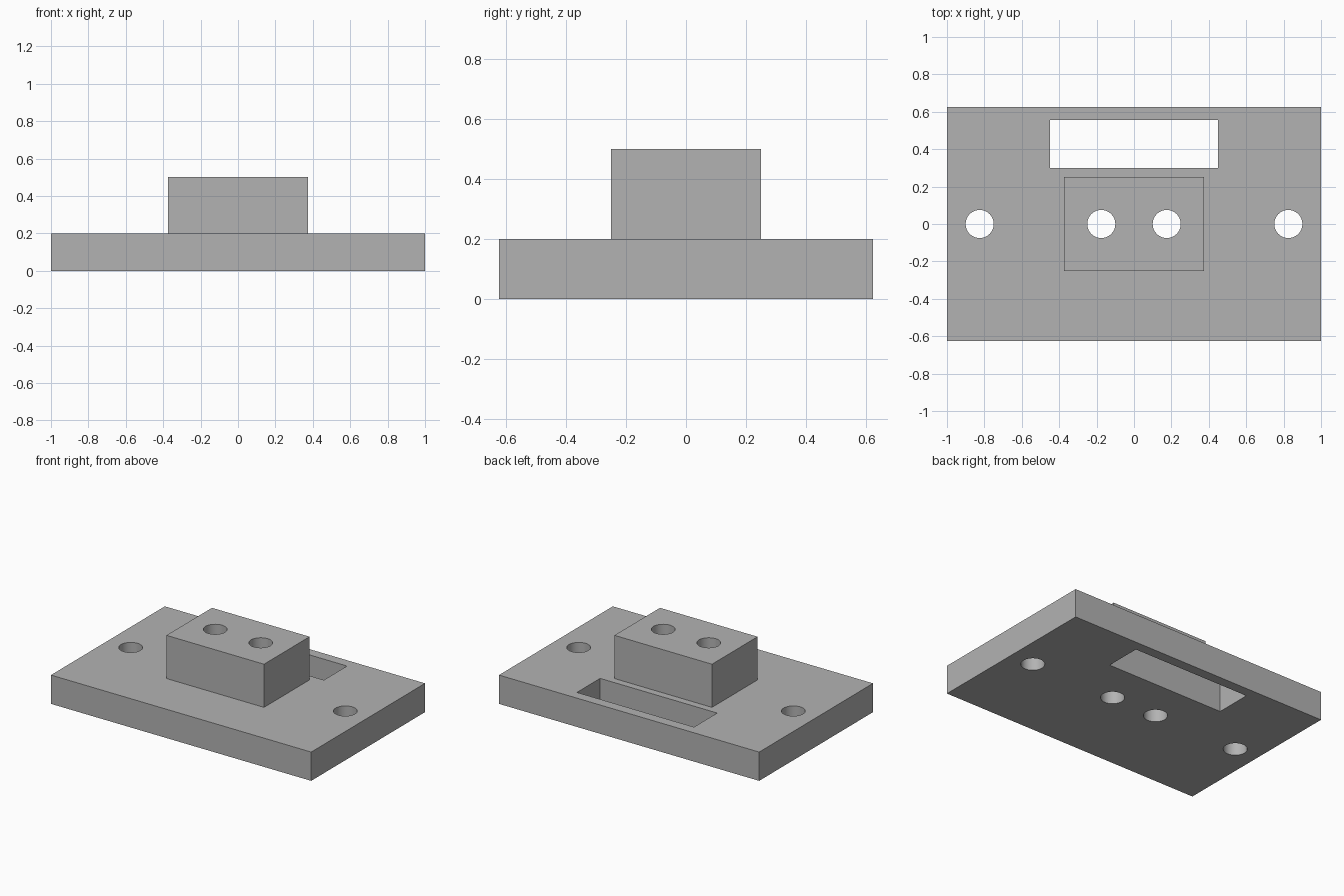
import bpy

cube = bpy.data.objects.get("Cube")
if cube:
    bpy.data.objects.remove(cube, do_unlink=True)

grey = bpy.data.materials.new("plain grey")
grey.use_nodes = True
colour = (0.45, 0.45, 0.45, 1)
grey.diffuse_color = colour
for node in grey.node_tree.nodes:
    if node.type == "BSDF_PRINCIPLED":
        node.inputs["Base Color"].default_value = colour


def finish(name):
    obj = bpy.context.object
    obj.name = obj.data.name = name
    obj.data.materials.append(grey)
    return obj


def box(name, low, high):
    bpy.ops.mesh.primitive_cube_add(size=1)
    obj = finish(name)
    for v in obj.data.vertices:
        v.co = [h if c > 0 else l for c, l, h in zip(v.co, low, high)]
    return obj


def drill(name, x):
    bpy.ops.mesh.primitive_cylinder_add(vertices=64, radius=0.075, depth=1, location=(x, 0, 0.25))
    return finish(name)


def cut(obj, cutters):
    bpy.ops.object.select_all(action="DESELECT")
    obj.select_set(True)
    bpy.context.view_layer.objects.active = obj
    for cutter in cutters:
        mod = obj.modifiers.new(cutter.name, "BOOLEAN")
        mod.operation = "DIFFERENCE"
        mod.solver = "EXACT"
        mod.object = cutter
        bpy.ops.object.modifier_apply(modifier=mod.name)
    bpy.ops.object.shade_smooth_by_angle()


# Solid parts
plate = box("base_plate", (-1, -0.625, 0), (1, 0.625, 0.2))
block = box("raised_block", (-0.375, -0.25, 0.2), (0.375, 0.25, 0.5))

# Through holes and the rectangular slot at the back
inner = [drill("block_hole_cutter", s * 0.175) for s in (-1, 1)]
outer = [drill("mounting_hole_cutter", s * 0.825) for s in (-1, 1)]
slot = box("slot_cutter", (-0.45, 0.3, -0.1), (0.45, 0.555, 0.3))

cut(plate, inner + outer + [slot])
cut(block, inner)

for cutter in inner + outer + [slot]:
    bpy.data.objects.remove(cutter, do_unlink=True)
